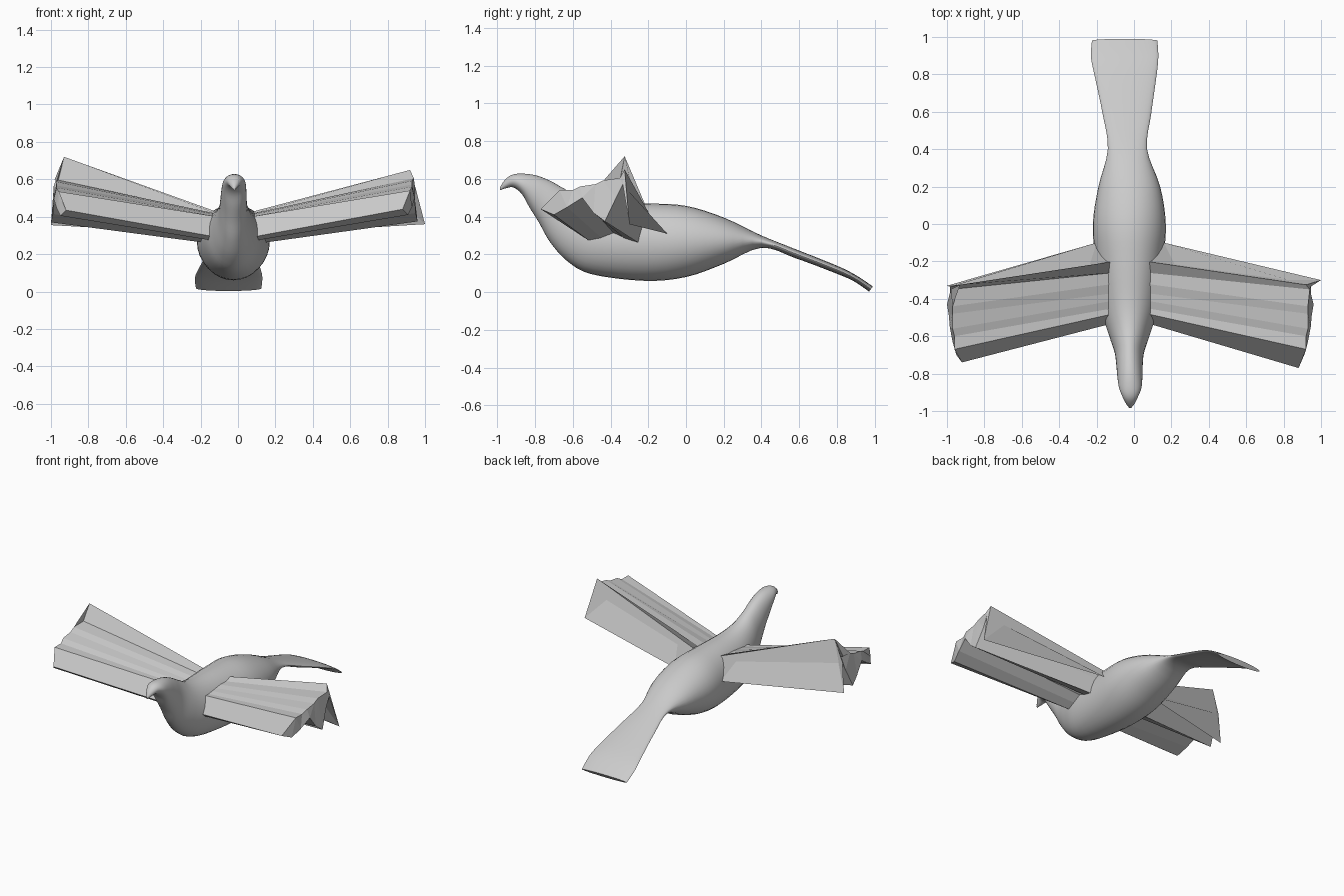
import bpy, bmesh, math
from mathutils import Vector

if "Cube" in bpy.data.objects:
    bpy.data.objects.remove(bpy.data.objects["Cube"])


def finish(bm, name, angle):
    bmesh.ops.recalc_face_normals(bm, faces=bm.faces)
    mesh = bpy.data.meshes.new(name)
    bm.to_mesh(mesh)
    bm.free()
    ob = bpy.data.objects.new(name, mesh)
    bpy.context.collection.objects.link(ob)
    bpy.ops.object.select_all(action='DESELECT')
    ob.select_set(True)
    bpy.context.view_layer.objects.active = ob
    if angle:
        bpy.ops.object.shade_smooth_by_angle(angle=math.radians(angle))
    return ob


def loft(rings, name, angle=0):
    bm = bmesh.new()
    loops = [[bm.verts.new(p) for p in ring] for ring in rings]
    n = len(loops[0])
    for a, b in zip(loops, loops[1:]):
        for i in range(n):
            bm.faces.new((a[i], a[(i + 1) % n], b[(i + 1) % n], b[i]))
    caps = [bm.faces.new(loops[0]), bm.faces.new(loops[-1])]
    bmesh.ops.triangulate(bm, faces=caps)
    return finish(bm, name, angle)


def smooth_path(keys, steps=4):
    out = []
    for i in range(len(keys) - 1):
        p0, p1 = keys[max(i - 1, 0)], keys[i]
        p2, p3 = keys[i + 1], keys[min(i + 2, len(keys) - 1)]
        for s in range(steps):
            t = s / steps
            out.append([0.5 * (2 * b + (c - a) * t + (2 * a - 5 * b + 4 * c - d) * t * t
                               + (3 * b - a - 3 * c + d) * t ** 3)
                        for a, b, c, d in zip(p0, p1, p2, p3)])
    out.append(list(keys[-1]))
    return out


# Body from beak to tail: top y, top z, bottom y, bottom z, half width, centre x
sections = [
    (-.985, .555, -.985, .540, .004, -.02),
    (-.965, .588, -.955, .550, .023, -.02),
    (-.93, .618, -.915, .555, .042, -.02),
    (-.88, .628, -.87, .52, .060, -.02),
    (-.80, .62, -.83, .45, .067, -.022),
    (-.72, .59, -.78, .37, .071, -.024),
    (-.64, .545, -.72, .265, .080, -.025),
    (-.55, .50, -.63, .165, .110, -.025),
    (-.42, .475, -.50, .095, .148, -.025),
    (-.20, .47, -.22, .06, .180, -.025),
    (0, .457, 0, .08, .195, -.025),
    (.20, .395, .20, .15, .165, -.025),
    (.40, .30, .40, .235, .105, -.035),
    (.60, .22, .58, .18, .130, -.038),
    (.80, .14, .78, .105, .165, -.045),
    (.90, .09, .885, .06, .180, -.05),
    (.99, .03, .97, .003, .175, -.05),
]
rings = []
for ty, tz, by, bz, w, cx in smooth_path(sections):
    top, bot = Vector((cx, ty, tz)), Vector((cx, by, bz))
    ring = []
    for k in range(32):
        a = 2 * math.pi * k / 32
        p = (top + bot) / 2 + (top - bot) / 2 * math.sin(a)
        p.x += w * math.cos(a)
        ring.append(p)
    rings.append(ring)
loft(rings, "bird_body", 45)

# Pleated wing profile: over the top from the leading edge, then the zigzag underside
tip = [
    (.88, -.77, .44), (.92, -.67, .54), (.92, -.60, .54), (.93, -.56, .56),
    (.93, -.48, .572), (.93, -.44, .592), (.94, -.35, .605), (.92, -.325, .65),
    (1.0, -.30, .36), (.945, -.335, .57), (.945, -.37, .50), (.96, -.43, .375),
    (.95, -.49, .42), (.945, -.55, .50), (.93, -.63, .45), (.91, -.70, .41),
]
root = [
    (.07, -.53, .29), (.07, -.48, .40), (.07, -.45, .40), (.07, -.41, .405),
    (.07, -.37, .41), (.07, -.32, .415), (.07, -.26, .415), (.07, -.20, .425),
    (.16, -.10, .31), (.08, -.21, .40), (.10, -.22, .36), (.13, -.25, .26),
    (.10, -.32, .28), (.11, -.38, .31), (.08, -.44, .28), (.08, -.51, .27),
]
loft([root, tip], "right_wing")

# Left wing mirrored about the body axis, with its slightly different tip
left_tip = [[max(-1, -.04 - x), y, z - .005] for x, y, z in tip]
left_tip[0][1] = -.74
left_tip[7] = [-.93, -.325, .72]
left_tip[8] = [-1.0, -.33, .355]
loft([[(-.04 - x, y, z) for x, y, z in root], left_tip], "left_wing")
